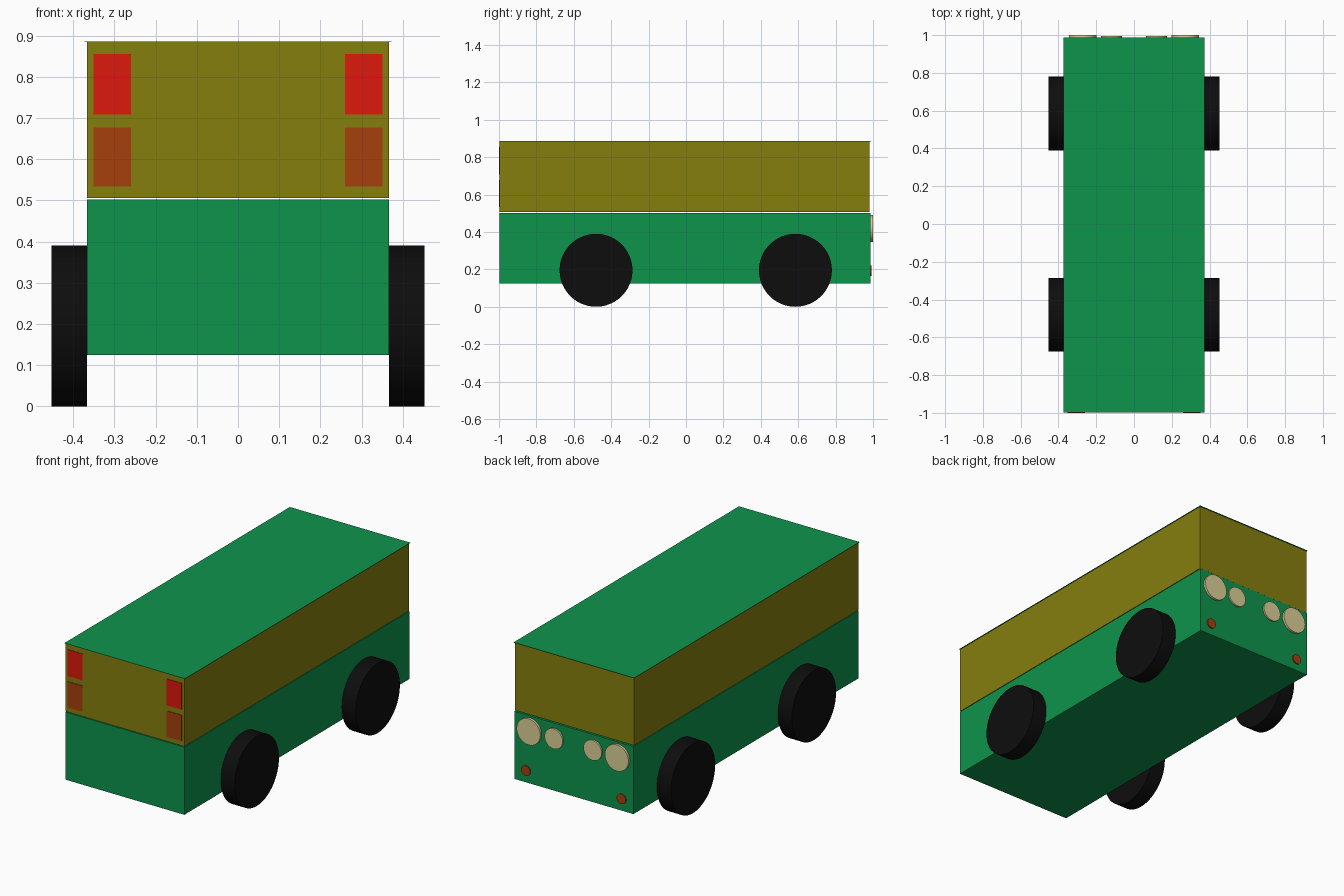
import bpy, math

if "Cube" in bpy.data.objects:
    bpy.data.objects.remove(bpy.data.objects["Cube"])


def material(name, r, g, b):
    m = bpy.data.materials.new(name)
    m.diffuse_color = (r, g, b, 1)
    m.use_nodes = True
    m.node_tree.nodes["Principled BSDF"].inputs["Base Color"].default_value = m.diffuse_color
    return m


GREEN = material("green_paint", 0.004, 0.296, 0.072)
OLIVE = material("olive_glass", 0.235, 0.212, 0.004)
BLACK = material("black_rubber", 0.004, 0.004, 0.004)
RED = material("red_lens", 0.716, 0.010, 0.004)
ORANGE = material("orange_lens", 0.381, 0.051, 0.004)
CREAM = material("cream_lens", 0.70, 0.63, 0.305)


def box(name, x, y, z, mat):
    """Box from (min, max) ranges on each axis."""
    ranges = (x, y, z)
    bpy.ops.mesh.primitive_cube_add(size=1, location=[(a + b) / 2 for a, b in ranges])
    ob = bpy.context.object
    ob.name = name
    ob.scale = [b - a for a, b in ranges]
    bpy.ops.object.transform_apply(location=False, rotation=False, scale=True)
    ob.data.materials.append(mat)
    return ob


def disc(name, centre, radius, depth, axis, mat, sides=48):
    """Cylinder lying along the x or y axis."""
    rot = (0, math.pi / 2, 0) if axis == "x" else (math.pi / 2, 0, 0)
    bpy.ops.mesh.primitive_cylinder_add(vertices=sides, radius=radius, depth=depth,
                                        location=centre, rotation=rot)
    ob = bpy.context.object
    ob.name = name
    ob.data.materials.append(mat)
    bpy.ops.object.shade_smooth_by_angle(angle=math.radians(30))
    return ob


# Body: lower shell, window band and thin overhanging roof
box("lower_body", (-0.367, 0.367), (-0.997, 0.987), (0.125, 0.502), GREEN)
box("window_band", (-0.367, 0.367), (-0.997, 0.982), (0.506, 0.884), OLIVE)
box("roof", (-0.372, 0.372), (-0.998, 0.988), (0.884, 0.886), GREEN)

for side, s in (("left", -1), ("right", 1)):
    # Wheels
    for end, y in (("front", -0.481), ("rear", 0.585)):
        disc(f"{end}_{side}_wheel", (s * 0.41, y, 0.195), 0.195, 0.086, "x", BLACK)

    # Rectangular lamps on the front face
    lamp_x = sorted((s * 0.26, s * 0.351))
    box(f"{side}_red_lamp", lamp_x, (-1.0, -0.99), (0.708, 0.855), RED)
    box(f"{side}_orange_lamp", lamp_x, (-1.0, -0.99), (0.533, 0.677), ORANGE)

    # Round lamps on the rear face
    disc(f"{side}_large_round_lamp", (s * 0.272, 0.99, 0.418), 0.073, 0.02, "y", CREAM)
    disc(f"{side}_small_round_lamp", (s * 0.12, 0.988, 0.418), 0.056, 0.016, "y", CREAM)
    disc(f"{side}_round_indicator", (s * 0.295, 0.986, 0.192), 0.028, 0.014, "y", ORANGE, 32)
